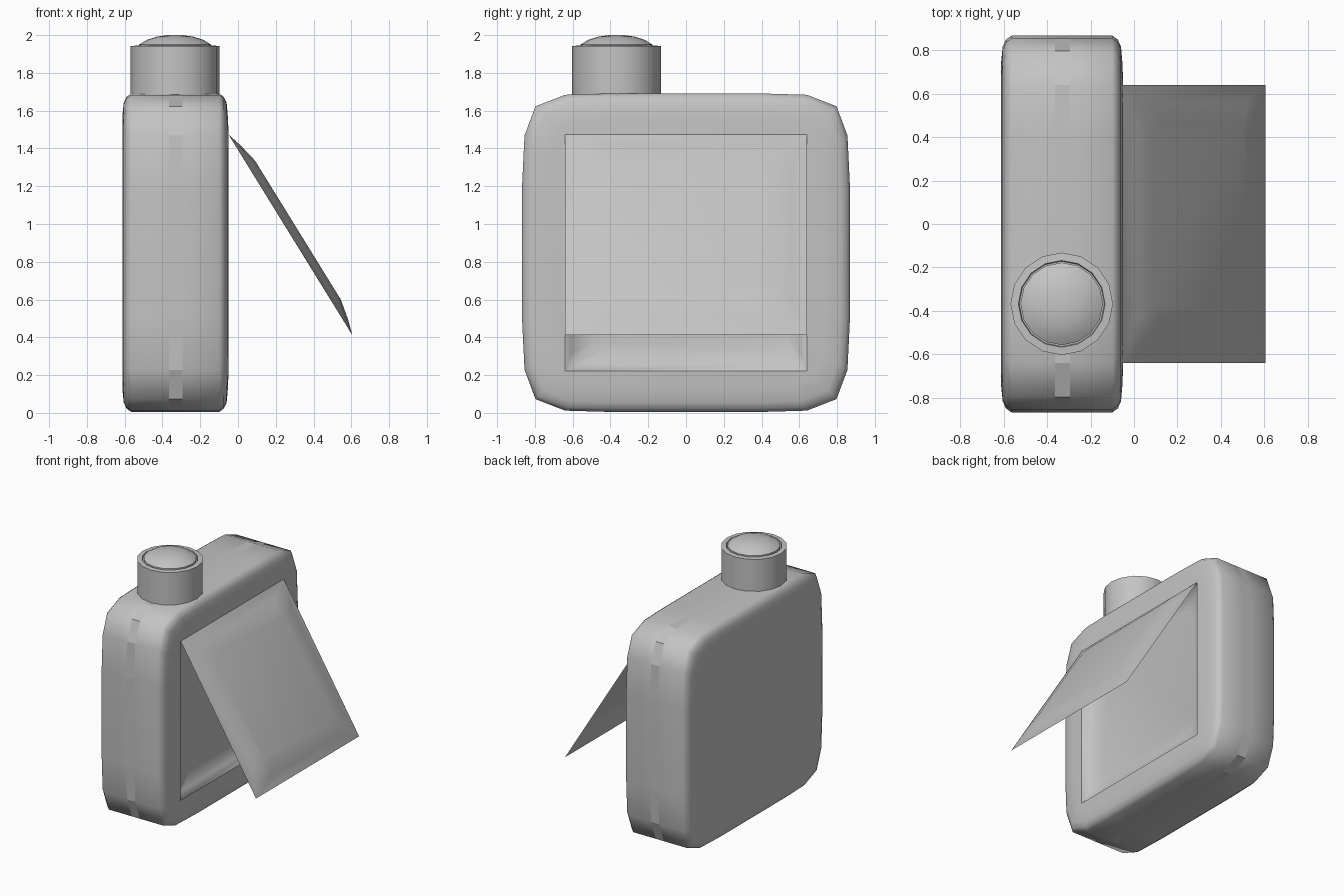
import bpy, bmesh, math
from mathutils import Vector

cube = bpy.data.objects.get("Cube")
if cube:
    bpy.data.objects.remove(cube)

grey = bpy.data.materials.new("plain grey")
grey.use_nodes = True
colour = (0.55, 0.55, 0.55, 1)
grey.diffuse_color = colour
grey.node_tree.nodes["Principled BSDF"].inputs["Base Color"].default_value = colour


def loft(name, rings, cap_start=False, cap_end=True, flat_bands=(), smooth=True):
    """Skin a list of equal-length rings of points."""
    bm = bmesh.new()
    loops = [[bm.verts.new(p) for p in ring] for ring in rings]
    n = len(loops[0])
    for band, (a, b) in enumerate(zip(loops, loops[1:])):
        for i in range(n):
            j = (i + 1) % n
            f = bm.faces.new((a[i], a[j], b[j], b[i]))
            f.smooth = smooth and band not in flat_bands
    if cap_start:
        bm.faces.new(loops[0][::-1]).smooth = smooth
    if cap_end:
        bm.faces.new(loops[-1]).smooth = smooth
    bmesh.ops.remove_doubles(bm, verts=bm.verts, dist=0.0005)
    bmesh.ops.recalc_face_normals(bm, faces=bm.faces)
    mesh = bpy.data.meshes.new(name)
    bm.to_mesh(mesh)
    bm.free()
    mesh.materials.append(grey)
    obj = bpy.data.objects.new(name, mesh)
    bpy.context.collection.objects.link(obj)
    return obj


def mirrored_loop(quarter):
    """Mirror a quarter outline, listed from +u axis to +v axis, into a loop."""
    half = quarter + [(-u, v) for u, v in reversed(quarter)]
    return half + [(-u, -v) for u, v in half]


def panel_loop(u, v, chamfer):
    """Rectangle with chamfered corners."""
    return mirrored_loop([(u, v - chamfer), (u - chamfer * 0.3, v - chamfer * 0.3),
                          (u - chamfer, v)])


# Case: rounded slab with bevelled rims, flat-shaded seam strip round the middle
outline = mirrored_loop([(0.868, 0.35), (0.855, 0.62), (0.797, 0.775),
                         (0.64, 0.836), (0.4, 0.843)])
MID_Z = 0.848


def case_ring(x, inset=0):
    return [(x, y * (1 - inset / 0.868), MID_Z + z * (1 - inset / 0.843))
            for y, z in outline]


case = loft("case", [case_ring(-0.612, 0.12), case_ring(-0.605, 0.05),
                     case_ring(-0.59, 0.018), case_ring(-0.565),
                     case_ring(-0.365), case_ring(-0.295), case_ring(-0.1),
                     case_ring(-0.075, 0.018), case_ring(-0.06, 0.05),
                     case_ring(-0.053, 0.13)],
            cap_start=True, cap_end=False, flat_bands=(4,))

# Front frame joins the rounded rim to the square opening
W, H = 0.64, 0.625
bm = bmesh.new()
bm.from_mesh(case.data)
rim = [e for e in bm.edges if e.is_boundary]
opening = [bm.verts.new((-0.05, y, MID_Z + z))
           for y, z in ((W, H), (-W, H), (-W, -H), (W, -H))]
inner = [bm.edges.new((opening[i], opening[(i + 1) % 4])) for i in range(4)]
made = bmesh.ops.bridge_loops(bm, edges=rim + inner)
for f in made["faces"]:
    f.smooth = True
bmesh.ops.recalc_face_normals(bm, faces=bm.faces)
# An open shell needs its outside checked against the back face
back = min(bm.faces, key=lambda f: f.calc_center_median().x)
if back.normal.x > 0:
    bmesh.ops.reverse_faces(bm, faces=bm.faces)
bm.to_mesh(case.data)
bm.free()


def dish(name, place, half_height, steps):
    rings = [[place(u, v, h) for u, v in
              panel_loop(W - inset, half_height - inset, chamfer)]
             for inset, h, chamfer in steps]
    obj = loft(name, rings)
    bm = bmesh.new()
    bm.from_mesh(obj.data)
    if sum(f.normal.x * f.calc_area() for f in bm.faces) < 0:
        bmesh.ops.reverse_faces(bm, faces=bm.faces)
    bm.to_mesh(obj.data)
    bm.free()
    return obj


# Recess inside the opening
dish("recess", lambda u, v, h: (-0.05 + h, u, MID_Z + v), H,
     [(0, 0, 0), (0.03, -0.05, 0.06), (0.12, -0.08, 0.1)])

# Open door: shallow domed panel hinged along the top of the opening
hinge, tip = Vector((-0.05, 0, 1.473)), Vector((0.605, 0, 0.412))
along = (hinge - tip).normalized()
out = Vector((-along.z, 0, along.x))
if out.x < 0:
    out = -out
middle = (hinge + tip) / 2
dish("door", lambda u, v, h: middle + along * v + out * h + Vector((0, u, 0)),
     (hinge - tip).length / 2,
     [(0, 0, 0), (0.08, 0.024, 0.12), (0.19, 0.047, 0.08)])


# Round knob with a domed button
def turned(name, profile, sides=16):
    rings = [[(-0.333 + r * math.cos(math.tau * i / sides),
               -0.368 + r * math.sin(math.tau * i / sides), z)
              for i in range(sides)] for r, z in profile]
    obj = loft(name, rings, cap_start=True)
    bpy.ops.object.select_all(action="DESELECT")
    obj.select_set(True)
    bpy.context.view_layer.objects.active = obj
    bpy.ops.object.shade_smooth_by_angle(angle=math.radians(40))


turned("knob", [(0.236, 1.68), (0.236, 1.942), (0.2, 1.945), (0.196, 1.93)])
turned("knob_button", [(0.19, 1.925), (0.19, 1.95), (0.15, 1.975),
                       (0.095, 1.992), (0.04, 2.0)])
